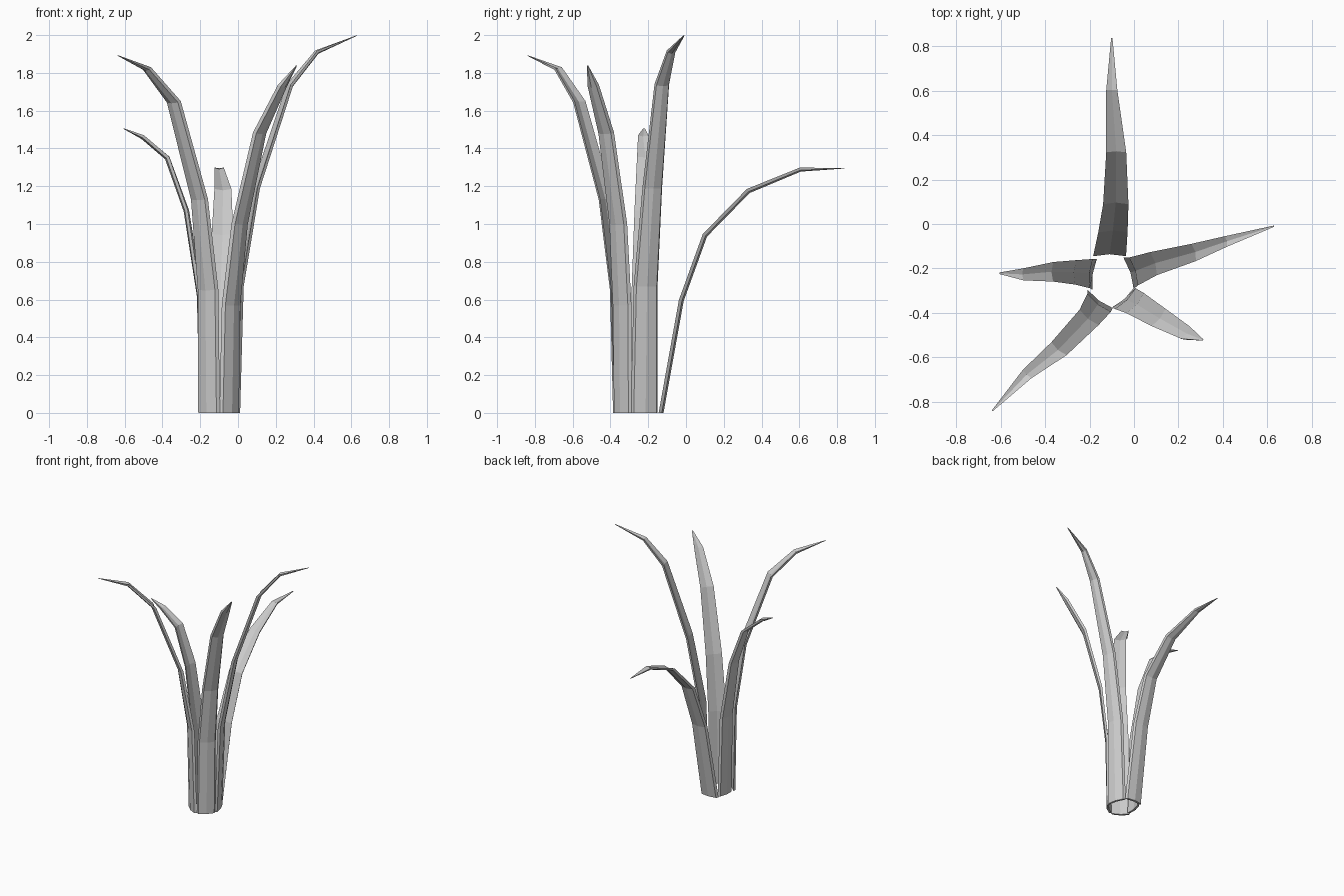
import bpy
from math import radians, cos, sin
from mathutils import Vector

THICK = 0.013


# One folded, tapering leaf: stations are (x, y, z, half width),
# heading is the outward compass angle at the base and at the tip
def leaf(name, heading, stations):
    pts = [Vector(s[:3]) for s in stations]
    n = len(pts)
    verts, faces = [], []
    for i, s in enumerate(stations):
        t = i / (n - 1)
        a = radians(heading[0] * (1 - t) + heading[1] * t)
        side = Vector((-sin(a), cos(a), 0))
        run = pts[min(i + 1, n - 1)] - pts[max(i - 1, 0)]
        if i == 0:
            run = Vector((0, 0, 1))
        run.normalize()
        out = side.cross(run).normalized()
        w = s[3]
        h = THICK * min(1, w / 0.03)
        # shallow V section, ridge facing outwards
        for u, v in ((-w, -h), (0, -0.3 * h), (w, -h), (w * 0.85, 0.3 * h), (0, h), (-w * 0.85, 0.3 * h)):
            verts.append(pts[i] + side * u + out * v)
    for i in range(n - 1):
        for k in range(6):
            j = (k + 1) % 6
            faces.append((i * 6 + k, i * 6 + j, i * 6 + 6 + j, i * 6 + 6 + k))
    faces.append(tuple(range(5, -1, -1)))
    faces.append(tuple(range(6 * n - 6, 6 * n)))
    mesh = bpy.data.meshes.new(name)
    mesh.from_pydata(verts, [], faces)
    obj = bpy.data.objects.new(name, mesh)
    bpy.context.collection.objects.link(obj)


# Five leaves around a pentagonal base
leaf("back_leaf", (90, 90), [
    (-0.11, -0.132, 0, .074), (-0.095, -0.025, 0.595, .066), (-0.082, 0.1, 0.94, .057),
    (-0.08, 0.33, 1.175, .045), (-0.1, 0.605, 1.288, .025), (-0.1, 0.838, 1.295, .003)])
leaf("left_leaf", (172, 184), [
    (-0.19, -0.225, 0, .07), (-0.205, -0.222, 0.62, .066), (-0.275, -0.217, 1.07, .055),
    (-0.375, -0.215, 1.35, .044), (-0.505, -0.227, 1.46, .027), (-0.605, -0.222, 1.505, .004)])
leaf("front_left_leaf", (234, 227), [
    (-0.16, -0.348, 0, .07), (-0.165, -0.365, 0.65, .067), (-0.21, -0.43, 1.13, .055),
    (-0.345, -0.57, 1.645, .045), (-0.485, -0.68, 1.82, .027), (-0.637, -0.84, 1.892, .003)])
leaf("front_right_leaf", (312, 328), [
    (-0.04, -0.34, 0, .067), (-0.03, -0.345, 0.57, .066), (0.015, -0.365, 1.0, .06),
    (0.12, -0.428, 1.48, .05), (0.24, -0.495, 1.73, .034), (0.31, -0.522, 1.838, .004)])
leaf("right_leaf", (18, 13), [
    (-0.012, -0.218, 0, .074), (0.01, -0.21, 0.67, .066), (0.1, -0.175, 1.19, .054),
    (0.28, -0.125, 1.735, .04), (0.42, -0.077, 1.91, .024), (0.63, -0.01, 1.998, .003)])
